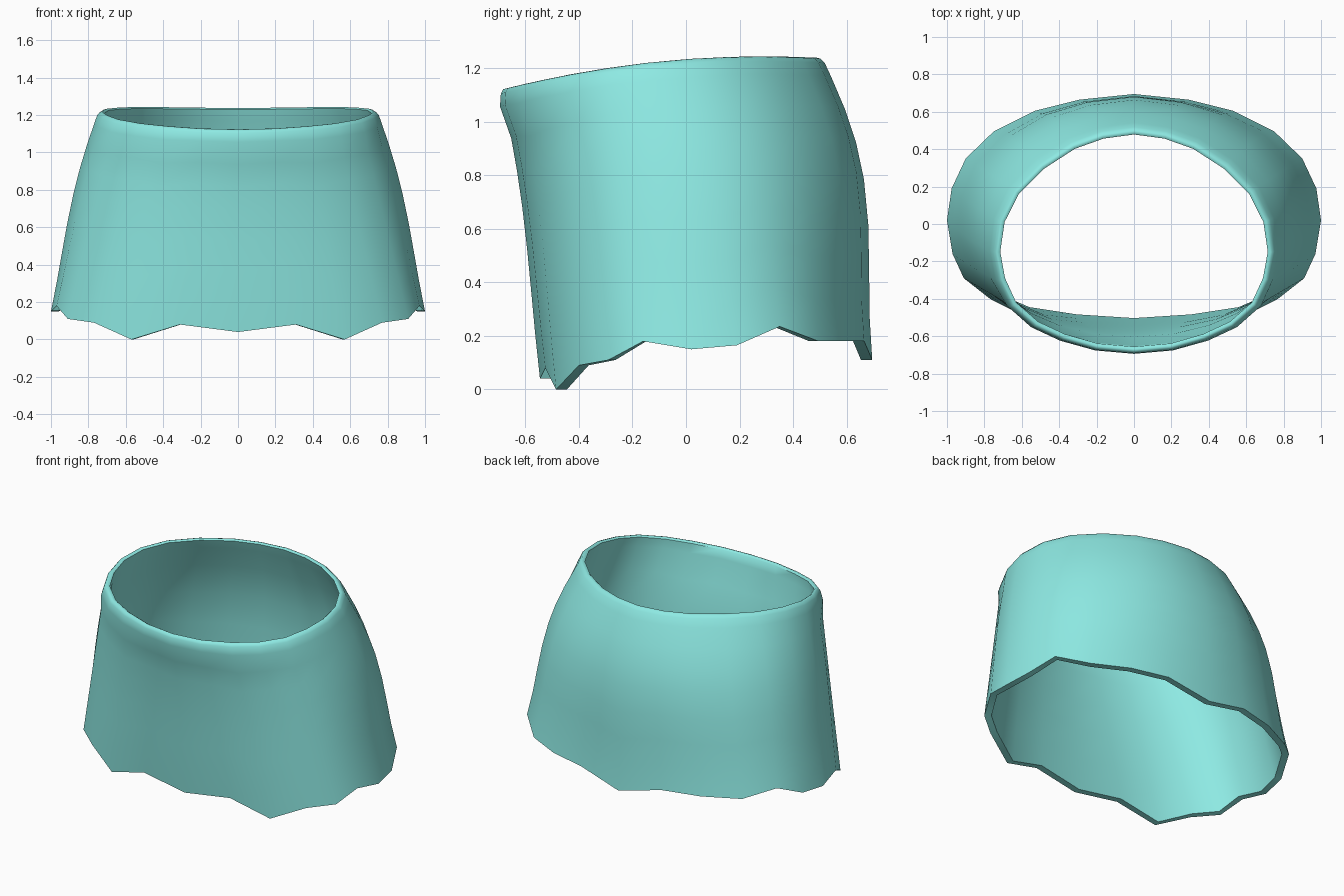
import bpy, bmesh, math
from mathutils import Vector

if "Cube" in bpy.data.objects:
    bpy.data.objects.remove(bpy.data.objects["Cube"])

# Half outlines from centre front to centre back: jagged hem (x, y, z) and waist rim (x, y)
HEM = [(0, -.545, .04), (.31, -.525, .08), (.57, -.485, 0), (.77, -.40, .09),
       (.91, -.29, .11), (.97, -.16, .18), (1, .02, .15), (.975, .19, .165),
       (.90, .35, .235), (.75, .495, .18), (.53, .605, .18), (.29, .665, .18), (0, .695, .11)]
RIM = [(0, -.69), (.20, -.672), (.38, -.62), (.53, -.55), (.655, -.44), (.72, -.30),
       (.747, -.15), (.722, .02), (.64, .18), (.50, .32), (.33, .43), (.17, .487), (0, .51)]
# Wall section: (height fraction, inward offset), up the outside and down the inside
SECTION = [(0, 0), (.15, 0), (.3, 0), (.45, 0), (.6, 0), (.72, 0), (.83, 0), (.94, 0),
           (.985, 0), (1, .008), (1.003, .02), (.995, .034), (.94, .042),
           (.8, .042), (.6, .042), (.4, .042), (.2, .042), (0, .042)]


def full(half):
    """Mirror a half outline into a closed loop."""
    return half + [(-p[0],) + p[1:] for p in half[-2:0:-1]]


def normals(loop):
    out = []
    for i in range(len(loop)):
        a, b = loop[i - 1], loop[(i + 1) % len(loop)]
        out.append(Vector((b[1] - a[1], a[0] - b[0])).normalized())
    return out


hem, rim = full(HEM), full(RIM)
hem_n, rim_n = normals(hem), normals(rim)

# Skirt shell
bm = bmesh.new()
rings = []
for t, inset in SECTION:
    ring = []
    for h, r, hn, rn in zip(hem, rim, hem_n, rim_n):
        n = hn.lerp(rn, t).normalized()
        bulge = (.03 + .05 * n.y) * math.sin(math.pi * min(t, 1) ** 1.4)
        if t > .9 and n.y < 0:
            bulge -= .018 * n.y * (1 - min(t, 1)) / .06   # slight lip at the front
        p = Vector(h[:2]).lerp(Vector(r), t) + n * (bulge - inset)
        top = 1.24 - .122 * (r[1] - .3) ** 2
        ring.append(bm.verts.new((p.x, p.y, h[2] + (top - h[2]) * t)))
    rings.append(ring)

count = len(hem)
for k, low in enumerate(rings):
    high = rings[(k + 1) % len(rings)]
    for i in range(count):
        j = (i + 1) % count
        bm.faces.new((low[i], low[j], high[j], high[i]))
bmesh.ops.recalc_face_normals(bm, faces=bm.faces)
mesh = bpy.data.meshes.new("skirt")
bm.to_mesh(mesh)
bm.free()
skirt = bpy.data.objects.new("skirt", mesh)
bpy.context.collection.objects.link(skirt)

# Teal cloth
cloth = bpy.data.materials.new("teal_cloth")
cloth.diffuse_color = (.27, .82, .77, 1)
cloth.use_nodes = True
cloth.node_tree.nodes["Principled BSDF"].inputs["Base Color"].default_value = cloth.diffuse_color
mesh.materials.append(cloth)

bpy.context.view_layer.objects.active = skirt
skirt.select_set(True)
bpy.ops.object.shade_smooth_by_angle(angle=math.radians(55))
